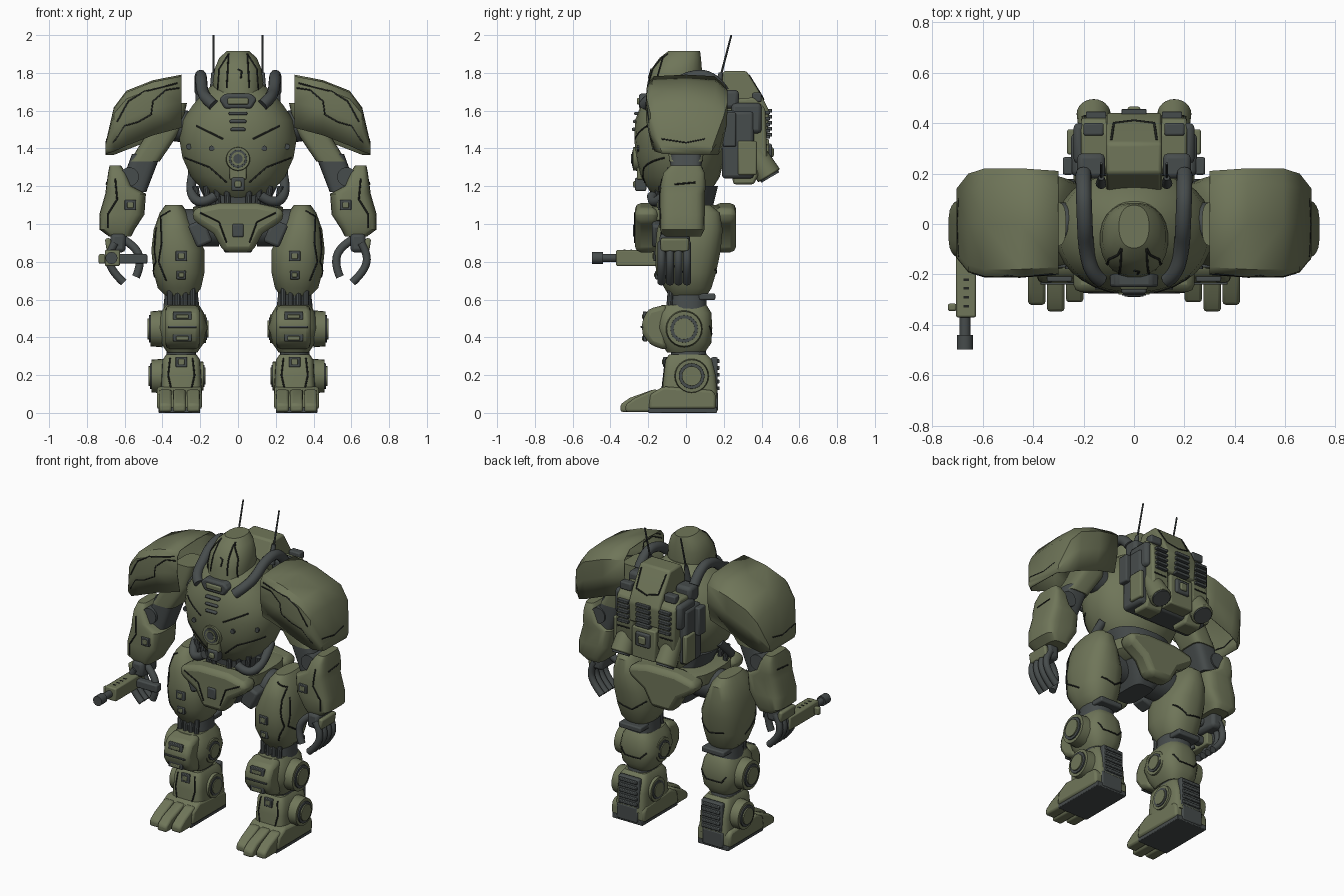
import bpy, bmesh, math
from mathutils import Vector, Matrix
from mathutils.bvhtree import BVHTree

cube = bpy.data.objects.get("Cube")
if cube:
    bpy.data.objects.remove(cube, do_unlink=True)


def material(name, rgb):
    mat = bpy.data.materials.new(name)
    mat.use_nodes = True
    mat.diffuse_color = (*rgb, 1)
    mat.node_tree.nodes["Principled BSDF"].inputs["Base Color"].default_value = (*rgb, 1)
    return mat


GREEN = material("olive green", (.16, .18, .1))
DARK = material("dark grey", (.062, .072, .072))
BLACK = material("seam black", (.015, .017, .015))


def place(name, me, mat, pair, bevel=0):
    me.materials.clear()
    me.materials.append(mat)
    me.shade_smooth()
    me.set_sharp_from_angle(angle=math.radians(35))
    ob = bpy.data.objects.new(name, me)
    bpy.context.collection.objects.link(ob)
    if bevel:
        mod = ob.modifiers.new("bevel", 'BEVEL')
        mod.width, mod.segments = bevel, 2
    if pair:
        ob.modifiers.new("mirror", 'MIRROR')
    return ob


def add(name, bm, mat, pair=False, bevel=0):
    bmesh.ops.recalc_face_normals(bm, faces=bm.faces)
    me = bpy.data.meshes.new(name)
    bm.to_mesh(me)
    bm.free()
    return place(name, me, mat, pair, bevel)


def skin(bm, rings, closed=True):
    for a, b in zip(rings, rings[1:]):
        for i in range(len(a) if closed else len(a) - 1):
            j = (i + 1) % len(a)
            bm.faces.new((a[i], a[j], b[j], b[i]))


def loft(name, mat, rings, pair=False, power=2.5, sides=24):
    """Rings are (z, centre x, centre y, radius x, radius y)."""
    bm, made = bmesh.new(), []
    for z, cx, cy, rx, ry in rings:
        ring = []
        for i in range(sides):
            t = math.tau * (i + .5) / sides
            c, s = (math.copysign(abs(f(t)) ** (2 / power), f(t)) for f in (math.cos, math.sin))
            ring.append(bm.verts.new((cx + rx * c, cy + ry * s, z)))
        made.append(ring)
    skin(bm, made)
    bm.faces.new(made[0])
    bm.faces.new(made[-1])
    return add(name, bm, mat, pair)


def prism(name, mat, outline, axis, lo, hi, pair=False, bevel=.012):
    """Outline is (y, z) for axis x and (x, z) for axis y."""
    bm = bmesh.new()
    rings = [[bm.verts.new((d, a, b) if axis == "x" else (a, d, b)) for a, b in outline] for d in (lo, hi)]
    skin(bm, rings)
    for ring in rings:
        bm.faces.new(ring)
    return add(name, bm, mat, pair, bevel)


def box(name, mat, centre, size, pair=False, bevel=.008, tilt=0):
    bm = bmesh.new()
    place_at = Matrix.Translation(centre) @ Matrix.Rotation(tilt, 4, 'Y') @ Matrix.Diagonal((*size, 1))
    bmesh.ops.create_cube(bm, size=1, matrix=place_at)
    return add(name, bm, mat, pair, bevel)


def rod(name, mat, start, end, r1, r2=None, pair=False, sides=24, bevel=0):
    a, b, bm = Vector(start), Vector(end), bmesh.new()
    turn = (b - a).to_track_quat('Z', 'Y').to_matrix().to_4x4()
    bmesh.ops.create_cone(bm, cap_ends=True, segments=sides, radius1=r1, radius2=r2 or r1,
                          depth=(b - a).length, matrix=Matrix.Translation((a + b) / 2) @ turn)
    return add(name, bm, mat, pair, bevel)


def tube(name, mat, points, radius, pair=False, kind='NURBS'):
    cu = bpy.data.curves.new(name, 'CURVE')
    cu.dimensions, cu.bevel_depth, cu.bevel_resolution = '3D', radius, 4
    cu.use_fill_caps = True
    sp = cu.splines.new(kind)
    sp.points.add(len(points) - 1)
    for p, co in zip(sp.points, points):
        p.co = (*co, 1)
    if kind == 'NURBS':
        sp.order_u, sp.use_endpoint_u, sp.resolution_u = 3, True, 6
    temp = bpy.data.objects.new(name, cu)
    bpy.context.collection.objects.link(temp)
    me = bpy.data.meshes.new_from_object(temp.evaluated_get(bpy.context.evaluated_depsgraph_get()))
    bpy.data.objects.remove(temp)
    return place(name, me, mat, pair)


def cast(ob, a, b, side):
    me = ob.data
    tree = BVHTree.FromPolygons([v.co for v in me.vertices], [list(p.vertices) for p in me.polygons])
    start, ray = {"front": ((a, -2, b), (0, 1, 0)), "back": ((a, 2, b), (0, -1, 0)),
                  "side": ((2, a, b), (-1, 0, 0))}[side]
    return tree.ray_cast(Vector(start), Vector(ray))[0]


def seam(ob, points, side="front", pair=True):
    path = []
    for (a, b), (c, d) in zip(points, points[1:]):
        path += [cast(ob, a + (c - a) * k / 8, b + (d - b) * k / 8, side) for k in range(9)]
    path = [p for p in path if p]
    if len(path) > 1:
        tube(ob.name + "_seam", BLACK, path, .0045, pair, 'POLY')


def hatch(ob, a, b, side="front", size=.06, pair=True):
    hit = cast(ob, a, b, side)
    for mat, k, deep in ((DARK, 1, .02), (GREEN, .55, .03)):
        box(ob.name + "_hatch", mat, hit, (size * k, deep, size * k * .9), pair, .004)


def disc(name, centre, way, r, depth, pair=True):
    c, w = Vector(centre), Vector(way)
    for mat, k, d in ((GREEN, 1, .85), (DARK, .78, .95), (GREEN, .6, 1.05)):
        rod(name, mat, c, c + w * depth * d, r * k, r * k * .94, pair)


# Torso and head
torso = loft("torso", GREEN, [(z, 0, -.03, rx, ry) for z, rx, ry in (
    (1.12, .1, .1), (1.17, .18, .16), (1.25, .25, .21), (1.35, .295, .235), (1.45, .312, .245),
    (1.55, .295, .24), (1.63, .24, .21), (1.7, .18, .17), (1.75, .12, .12))], power=2.2, sides=32)
head = loft("head", GREEN, [(1.62, 0, -.07, .12, .15), (1.75, 0, -.06, .135, .145), (1.82, 0, -.05, .125, .135),
                            (1.88, 0, -.03, .1, .11), (1.915, 0, -.01, .06, .085)], power=2.3)
seam(head, [(.05, 1.9), (.1, 1.82), (.11, 1.68)])
seam(head, [(.05, 1.9), (.06, 1.72)])
seam(head, [(0, 1.82), (.02, 1.81), (.015, 1.77)], pair=False)
seam(torso, [(.08, 1.45), (.22, 1.52)])
seam(torso, [(.06, 1.22), (.15, 1.3), (.28, 1.35)])
prism("chin_guard", DARK, [(-.1, 1.66), (-.07, 1.61), (.07, 1.61), (.1, 1.66), (.07, 1.69), (-.07, 1.69)], "y", -.25, -.12)
box("chin_plate", GREEN, (0, -.245, 1.65), (.11, .03, .035))
for i in range(3):
    box("chest_vent", DARK, (0, -.255 - .006 * i, 1.585 - .042 * i), (.1 - .01 * i, .04, .018))
disc("chest_port", (0, -.25, 1.345), (0, -1, 0), .065, .035, False)
rod("chest_port_core", DARK, (0, -.25, 1.345), (0, -.29, 1.345), .025)
box("port_mount", GREEN, (0, -.23, 1.3), (.09, .06, .13))
box("lower_lamp", DARK, (0, -.24, 1.21), (.07, .06, .07))
box("lower_lamp_plate", GREEN, (0, -.27, 1.21), (.035, .02, .035))
for x, z in ((.14, 1.4), (.26, 1.41)):
    hit = cast(torso, x, z, "front")
    rod("chest_bolt", DARK, hit, hit - Vector((0, .012, 0)), .015, pair=True, sides=10)
tube("neck_hose", DARK, [(.2, .2, 1.7), (.2, .14, 1.79), (.195, 0, 1.78), (.19, -.1, 1.7),
                         (.165, -.2, 1.66), (.13, -.22, 1.63)], .031, True)

# Backpack
box("pack_core", DARK, (0, .275, 1.42), (.5, .17, .36), bevel=.02)
box("pack_side_panel", GREEN, (.25, .325, 1.35), (.03, .1, .18), True)
box("pack_side_block", DARK, (.262, .23, 1.5), (.04, .07, .18), True)
pack_top = prism("pack_top", GREEN, [(.1, 1.6), (.2, 1.81), (.32, 1.81), (.4, 1.68), (.44, 1.6), (.43, 1.47), (.2, 1.45)], "x", -.11, .11)
pod = prism("pack_pod", GREEN, [(.2, 1.6), (.22, 1.66), (.36, 1.67), (.42, 1.61), (.43, 1.36), (.36, 1.21), (.25, 1.21)], "x", .09, .21, True)
box("pod_flank", DARK, (.215, .32, 1.56), (.05, .16, .16), True, .02)
box("pack_spine", GREEN, (0, .36, 1.35), (.17, .16, .2))
box("pack_socket", DARK, (0, .44, 1.38), (.1, .03, .09))
box("pack_socket_cover", GREEN, (0, .455, 1.38), (.05, .02, .05))
box("pack_shoulder", DARK, (.17, .23, 1.66), (.11, .1, .1), True, .02)
box("pack_handle", DARK, (.16, .375, 1.67), (.08, .05, .05), True)
for i in range(5):
    box("pack_vent", DARK, (0, .435, 1.6 - .032 * i), (.1, .04, .02), bevel=.003)
    box("pod_vent", DARK, (.15, .425, 1.59 - .032 * i), (.08, .04, .018), True, .003)
rod("thruster", GREEN, (.16, .34, 1.42), (.16, .44, 1.255), .055, .068, True, bevel=.008)
rod("thruster_nozzle", DARK, (.16, .42, 1.29), (.16, .446, 1.246), .055, pair=True)
rod("antenna_base", DARK, (.13, .16, 1.68), (.13, .185, 1.8), .022, .012, True, 12)
rod("antenna", DARK, (.13, .18, 1.77), (.13, .24, 2), .006, .005, True, 8)
seam(pod, [(.11, 1.42), (.2, 1.42)], "back")
seam(pack_top, [(.09, 1.79), (.08, 1.68), (0, 1.66)], "back")

# Shoulder shells: open arches lofted outward
bm, arches = bmesh.new(), []
for x, top, low, w in ((.3, 1.78, 1.51, .2), (.45, 1.75, 1.47, .21), (.59, 1.695, 1.415, .21),
                       (.655, 1.61, 1.385, .19), (.7, 1.42, 1.37, .135)):
    h = top - low
    arches.append([bm.verts.new((x, y * w, low + h * k)) for y, k in (
        (-.86, 0), (-1, .5), (-.98, .88), (-.85, 1), (0, 1.03), (.75, 1), (1.04, .82), (1.02, .4), (.88, -.08))])
skin(bm, arches, False)
bm.faces.new(arches[-1])
shell = add("shoulder_shell", bm, GREEN, True)
solid = shell.modifiers.new("thickness", 'SOLIDIFY')
solid.thickness, solid.offset = .005, 0
shell.modifiers.move(1, 0)
seam(shell, [(.31, 1.72), (.38, 1.71), (.45, 1.65), (.46, 1.58), (.53, 1.54), (.6, 1.52), (.66, 1.43)])
seam(shell, [(.32, 1.745), (.5, 1.7), (.58, 1.65), (.64, 1.54)])
seam(shell, [(-.13, 1.45), (0, 1.43), (.1, 1.45)], "side")

# Arms
rod("shoulder_joint", DARK, (.24, 0, 1.51), (.38, 0, 1.53), .085, pair=True)
loft("upper_arm", GREEN, [(1.64, .34, 0, .07, .09), (1.5, .385, 0, .085, .1), (1.33, .495, 0, .08, .09)], True, 4)
loft("elbow_cuff", DARK, [(1.37, .485, 0, .077, .085), (1.17, .56, 0, .075, .08)], True, 4)
rod("elbow_pin", DARK, (.575, -.1, 1.25), (.575, .09, 1.25), .05, pair=True)
forearm = loft("forearm", GREEN, [(.935, .625, -.02, .06, .1), (.97, .64, -.02, .093, .118), (1.05, .615, -.02, .12, .12),
    (1.16, .595, -.02, .108, .12), (1.2, .63, -.015, .068, .12), (1.27, .64, -.01, .048, .11), (1.31, .65, 0, .03, .08)], True, 4)
hatch(forearm, .57, 1.1)
seam(forearm, [(.65, 1.24), (.64, 1.13), (.69, 1.05), (.69, .98)])
seam(forearm, [(-.06, 1.21), (.05, 1.22)], "side")
box("palm", DARK, (.635, -.06, .9), (.08, .16, .1), True, .02)
box("hand_guard", GREEN, (.685, -.06, .89), (.03, .15, .07), True, .01, .15)
for i in range(4):
    y = -.13 + .045 * i
    tube("finger", DARK, [(.65, y, .9), (.69, y, .84), (.67, y, .75), (.605, y, .69)], .021, True)
tube("thumb", DARK, [(.61, -.08, .92), (.54, -.1, .88), (.51, -.11, .79), (.54, -.11, .72)], .022, True)

# Hand gun on the right side
box("gun_body", GREEN, (-.665, -.22, .82), (.08, .3, .085))
box("gun_grip", DARK, (-.58, -.13, .815), (.2, .05, .05))
box("gun_lug", GREEN, (-.72, -.33, .815), (.035, .03, .05))
rod("gun_barrel", DARK, (-.67, -.36, .82), (-.67, -.45, .82), .022)
rod("gun_muzzle", DARK, (-.67, -.44, .82), (-.67, -.497, .82), .032, sides=12)
for i in range(4):
    box("gun_slot", BLACK, (-.665, -.22 - .035 * i, .861), (.022, .01, .006), bevel=0)

# Waist and pelvis
loft("waist", DARK, [(.98, 0, 0, .18, .16), (1.08, 0, 0, .15, .14), (1.2, 0, 0, .21, .17)])
tube("waist_hose", DARK, [(.12, -.18, 1.15), (.19, -.18, 1.1), (.26, -.1, 1.16), (.24, 0, 1.26)], .026, True)
for i in range(4):
    rod("waist_piston", DARK, (.05 + .05 * i, -.17 + .02 * i, 1.04), (.06 + .055 * i, -.17 + .02 * i, 1.2), .016, pair=True, sides=10)
loft("pelvis_core", DARK, [(.85, 0, 0, .07, .12), (.95, 0, 0, .13, .2), (1.05, 0, 0, .2, .2)], power=4)
loft("pelvis_belt", GREEN, [(.98, 0, 0, .17, .22), (1.02, 0, 0, .235, .25), (1.09, 0, 0, .24, .24), (1.1, 0, 0, .2, .2)], power=3)
plate = [(-.24, 1.08), (-.24, 1.02), (-.13, .95), (-.075, .85), (.075, .85), (.13, .95), (.24, 1.02), (.24, 1.08), (.1, 1.11), (-.1, 1.11)]
prism("pelvis_front", GREEN, plate, "y", -.27, -.15, bevel=.03)
prism("pelvis_back", GREEN, plate, "y", .15, .265, bevel=.03)
box("pelvis_panel", DARK, (0, -.27, .965), (.06, .02, .07))
tube("pelvis_trim", BLACK, [(.2, -.27, 1.06), (.1, -.272, 1.01), (.06, -.272, .9)], .004, True, 'POLY')
rod("hip_joint", DARK, (.1, 0, .98), (.28, 0, .98), .1, pair=True)
box("hip_actuator", DARK, (.2, -.13, .95), (.09, .1, .13), True, .015, .4)

# Legs
thigh = loft("thigh", GREEN, [(.62, .305, .01, .08, .1), (.66, .31, .01, .115, .125), (.74, .312, 0, .135, .16),
    (.86, .318, .01, .142, .175), (.97, .335, .02, .112, .175), (1.06, .34, .03, .075, .15), (1.1, .34, .03, .045, .1)], True)
hatch(thigh, .3, .83)
hatch(thigh, .3, .73, size=.05)
seam(thigh, [(.36, 1.07), (.41, 1.04), (.405, .9), (.42, .8), (.38, .7)])
seam(thigh, [(-.08, .98), (-.1, .8), (.02, .72)], "side")
seam(thigh, [(.2, .8), (.28, .74), (.38, .76)], "back")
loft("knee_joint", DARK, [(.52, .3, .01, .1, .1), (.66, .3, .01, .085, .1)], True)
for i in range(4):
    rod("knee_piston", DARK, (.24 + .04 * i, -.09, .54), (.24 + .04 * i, -.08, .66), .016, pair=True, sides=10)
box("knee_back_guard", DARK, (.3, .11, .615), (.16, .09, .035), True)
knee = loft("knee_shell", GREEN, [(.32, .295, 0, .08, .1), (.37, .295, 0, .115, .135), (.45, .293, -.01, .135, .15),
    (.53, .295, -.01, .115, .145), (.57, .295, -.01, .09, .12)], True, 3)
pad = prism("knee_pad", GREEN, [(-.1, .33), (-.19, .36), (-.23, .42), (-.235, .48), (-.2, .55), (-.1, .575)], "x", .2, .385, True, .025)
for z in (.515, .4):
    y = cast(pad, .295, z, "front").y
    box("knee_slot", DARK, (.295, y, z), (.1, .02, .045), True, .004)
    box("knee_slot_cover", GREEN, (.295, y, z - .005), (.065, .032, .022), True, .004)
box("knee_band", DARK, (.295, -.225, .455), (.15, .03, .01), True, .002)
seam(knee, [(.2, .46), (.24, .42), (.35, .42), (.38, .46)], "back")
disc("knee_disc", (.4, -.01, .445), (1, 0, 0), .098, .075)
disc("inner_knee_disc", (.22, -.01, .445), (-1, 0, 0), .08, .06)
loft("ankle_joint", DARK, [(.26, .3, .02, .085, .1), (.35, .3, .01, .075, .09)], True)
shin = loft("shin_block", GREEN, [(.08, .3, .02, .11, .15), (.2, .3, .02, .105, .14), (.28, .3, .015, .1, .125),
                                  (.31, .3, .01, .08, .1)], True, 6)
hatch(shin, .3, .27)
seam(shin, [(.24, .29), (.23, .2), (.25, .11)])
seam(shin, [(.36, .29), (.37, .2), (.35, .11)])
disc("ankle_disc", (.39, .03, .195), (1, 0, 0), .092, .08)
disc("inner_ankle_disc", (.22, .03, .195), (-1, 0, 0), .08, .045)
box("calf_grille", DARK, (.3, .15, .2), (.15, .035, .19), True)
for i in range(5):
    box("calf_slat", DARK, (.3, .165, .13 + .036 * i), (.13, .025, .02), True, .004)

# Feet
prism("foot", GREEN, [(-.2, .02), (-.19, .1), (-.12, .14), (.14, .12), (.16, .09), (.16, .02)], "x", .19, .43, True, .015)
prism("sole", DARK, [(-.2, 0), (-.2, .03), (.165, .03), (.165, 0)], "x", .2, .42, True, .004)
box("heel_plate", DARK, (.31, .15, .06), (.15, .04, .1), True)
for x, tip in ((.235, -.31), (.31, -.347), (.385, -.32)):
    prism("toe", GREEN, [(tip, .005), (tip, .045), (tip + .05, .08), (-.17, .125), (-.1, .11), (-.1, .005)], "x", x - .034, x + .034, True)
